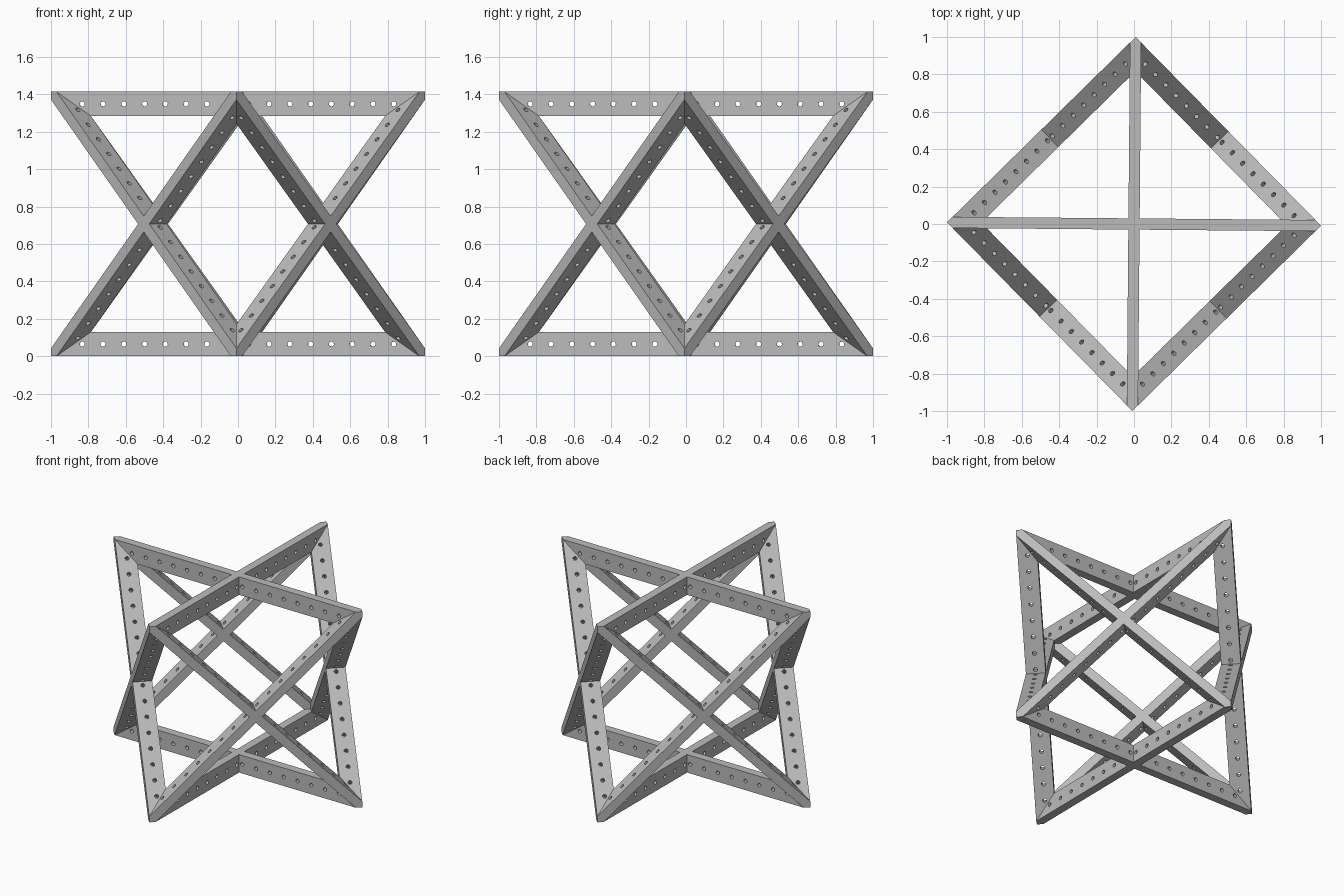
import bpy, bmesh, math
from mathutils import Matrix, Vector

HALF = math.sqrt(0.5)      # half the edge of the enclosing cube
H = 0.03                   # half width of a beam
DEPTH = 0.13               # inward depth of a beam
HOLE_R = 0.0135
PITCH = 0.111

cube = bpy.data.objects.get("Cube")
if cube:
    bpy.data.objects.remove(cube, do_unlink=True)

grey = bpy.data.materials.new("steel_grey")
grey.use_nodes = True
colour = (0.5, 0.5, 0.5, 1)
grey.diffuse_color = colour
grey.node_tree.nodes["Principled BSDF"].inputs["Base Color"].default_value = colour


def arm_frames():
    """Axes (outward, along, across) of the four half diagonals on each cube face."""
    for axis in range(3):
        for side in (-1, 1):
            n = Vector((0, 0, 0))
            n[axis] = side
            for i in (-1, 1):
                for j in (-1, 1):
                    u = Vector((0, 0, 0))
                    u[(axis + 1) % 3], u[(axis + 2) % 3] = i, j
                    u.normalize()
                    yield n, u, n.cross(u)


def add_arm(bm, n, u, v):
    """Half a beam, from the crossing to the mitred corner, open at both joints."""
    def ring(depth):
        tip = 1 - depth * math.sqrt(2)
        outline = [(0, 0), (H, -H), (tip - H, -H), (tip, 0), (tip - H, H), (H, H)]
        return [bm.verts.new(n * (HALF - depth) + u * s + v * t) for s, t in outline]
    outer, inner = ring(0), ring(DEPTH)
    bm.faces.new(outer)
    bm.faces.new(inner[::-1])
    for a, b in ((1, 2), (4, 5)):
        bm.faces.new((outer[b], outer[a], inner[a], inner[b]))


def add_holes(bm, n, u, v):
    """Row of pins across one arm."""
    for k in range(8):
        pos = n * (HALF - DEPTH / 2) + u * PITCH * (k + 0.5)
        place = Matrix((n, u, v)).transposed().to_4x4()
        place.translation = pos
        bmesh.ops.create_cone(bm, cap_ends=True, segments=16, radius1=HOLE_R,
                              radius2=HOLE_R, depth=2.6 * H, matrix=place)


def make(name, add):
    bm = bmesh.new()
    for frame in arm_frames():
        add(bm, *frame)
    bmesh.ops.remove_doubles(bm, verts=bm.verts, dist=1e-4)
    bmesh.ops.recalc_face_normals(bm, faces=bm.faces)
    # stand the cube on z = 0 with its corners on the axes
    bm.transform(Matrix.Translation((0, 0, HALF)) @ Matrix.Rotation(math.radians(44.5), 4, 'Z'))
    mesh = bpy.data.meshes.new(name)
    bm.to_mesh(mesh)
    bm.free()
    mesh.materials.append(grey)
    obj = bpy.data.objects.new(name, mesh)
    bpy.context.collection.objects.link(obj)
    return obj


# Crossed beams on all six sides, drilled through
frame = make("crossed_beam_frame", add_arm)
pins = make("hole_cutter", add_holes)
drill = frame.modifiers.new("holes", 'BOOLEAN')
drill.operation = 'DIFFERENCE'
drill.solver = 'EXACT'
drill.object = pins
bpy.context.view_layer.update()
drilled = bpy.data.meshes.new_from_object(
    frame.evaluated_get(bpy.context.evaluated_depsgraph_get()))
frame.modifiers.clear()
frame.data = drilled
bpy.data.objects.remove(pins, do_unlink=True)

# Round hole walls, flat beams
bpy.context.view_layer.objects.active = frame
frame.select_set(True)
bpy.ops.object.shade_smooth_by_angle(angle=math.radians(30))
